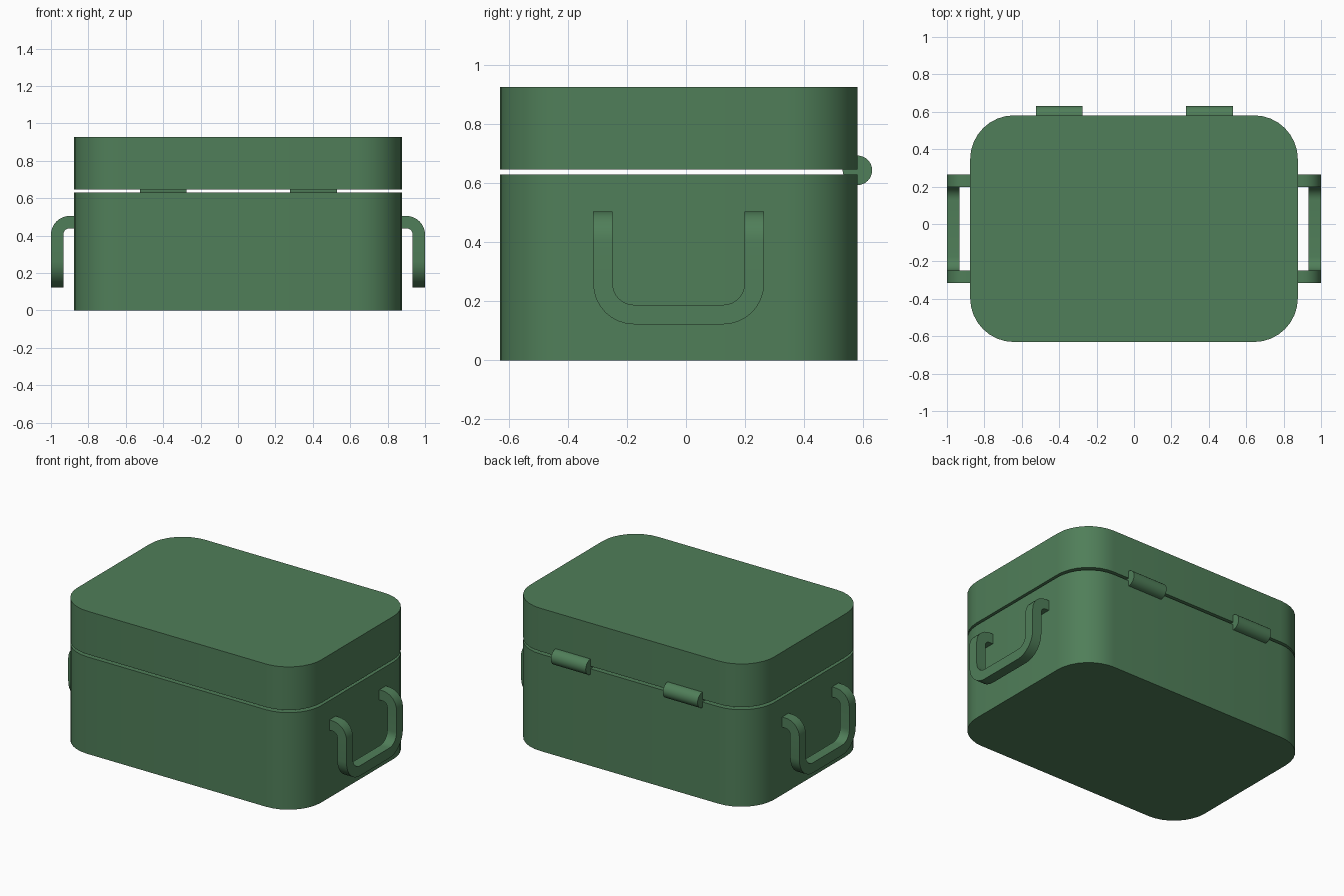
import bpy, bmesh, math
from mathutils import Vector

if "Cube" in bpy.data.objects:
    bpy.data.objects.remove(bpy.data.objects["Cube"])

green = bpy.data.materials.new("box green")
green.diffuse_color = (0.08, 0.21, 0.10, 1)
green.use_nodes = True
green.node_tree.nodes["Principled BSDF"].inputs["Base Color"].default_value = green.diffuse_color
YC = -0.025  # centre of the box in y


def finish(name, bm):
    bmesh.ops.recalc_face_normals(bm, faces=bm.faces)
    me = bpy.data.meshes.new(name)
    bm.to_mesh(me)
    bm.free()
    ob = bpy.data.objects.new(name, me)
    bpy.context.collection.objects.link(ob)
    me.materials.append(green)
    bpy.context.view_layer.objects.active = ob
    ob.select_set(True)
    bpy.ops.object.shade_smooth_by_angle(angle=math.radians(35))
    ob.select_set(False)
    return ob


# rounded rectangular block
def rounded_block(name, hx, hy, r, z0, z1, seg=8):
    bm = bmesh.new()
    verts = []
    for k, (sx, sy) in enumerate([(1, 1), (-1, 1), (-1, -1), (1, -1)]):
        for i in range(seg + 1):
            a = math.pi / 2 * (k + i / seg)
            verts.append(bm.verts.new((sx * (hx - r) + r * math.cos(a),
                                       YC + sy * (hy - r) + r * math.sin(a), z0)))
    face = bm.faces.new(verts)
    ext = bmesh.ops.extrude_face_region(bm, geom=[face], use_keep_orig=True)
    top = [v for v in ext["geom"] if isinstance(v, bmesh.types.BMVert)]
    bmesh.ops.translate(bm, verts=top, vec=(0, 0, z1 - z0))
    return finish(name, bm)


# path through corner points with filleted right angles
def fillet_path(points, radii, seg=8):
    pts = [Vector(p) for p in points]
    out = [(pts[0], (pts[1] - pts[0]).normalized())]
    for p, q, n, r in zip(pts, pts[1:], pts[2:], radii):
        d0, d1 = (q - p).normalized(), (n - q).normalized()
        c = q - d0 * r + d1 * r
        for i in range(seg + 1):
            a = math.pi / 2 * i / seg
            out.append((c + r * (d0 * math.sin(a) - d1 * math.cos(a)),
                        d0 * math.cos(a) + d1 * math.sin(a)))
    out.append((pts[-1], (pts[-1] - pts[-2]).normalized()))
    return out


# square bar swept along the U-shaped path
def handle(name, s):
    w, h, x, zt, zb = 0.033, 0.2565, 0.967, 0.472, 0.155
    path = fillet_path([(s * 0.86, YC - h, zt), (s * x, YC - h, zt), (s * x, YC - h, zb),
                        (s * x, YC + h, zb), (s * x, YC + h, zt), (s * 0.86, YC + h, zt)],
                       [0.067, 0.105, 0.105, 0.067])
    bm = bmesh.new()
    rings = []
    n, prev = Vector((0, 0, 1)), path[0][1]
    for p, t in path:
        n = prev.rotation_difference(t) @ n
        prev = t
        b = t.cross(n)
        rings.append([bm.verts.new(p + n * w * i + b * w * j)
                      for i, j in [(1, 1), (1, -1), (-1, -1), (-1, 1)]])
    for r0, r1 in zip(rings, rings[1:]):
        for i in range(4):
            j = (i + 1) % 4
            bm.faces.new((r0[i], r0[j], r1[j], r1[i]))
    bm.faces.new(rings[0])
    bm.faces.new(rings[-1])
    return finish(name, bm)


# hinge barrel lying along x
def hinge(name, x):
    bm = bmesh.new()
    bmesh.ops.create_cone(bm, cap_ends=True, segments=32, radius1=0.05, radius2=0.05, depth=0.25)
    for v in bm.verts:
        v.co = Vector((v.co.z + x, v.co.x + 0.581, v.co.y + 0.644))
    return finish(name, bm)


rounded_block("box_body", 0.876, 0.606, 0.235, 0, 0.63)
rounded_block("box_lid", 0.876, 0.606, 0.235, 0.647, 0.927)
for side, s in (("left", -1), ("right", 1)):
    handle(side + "_handle", s)
    hinge(side + "_hinge", s * 0.402 + 0.002)
